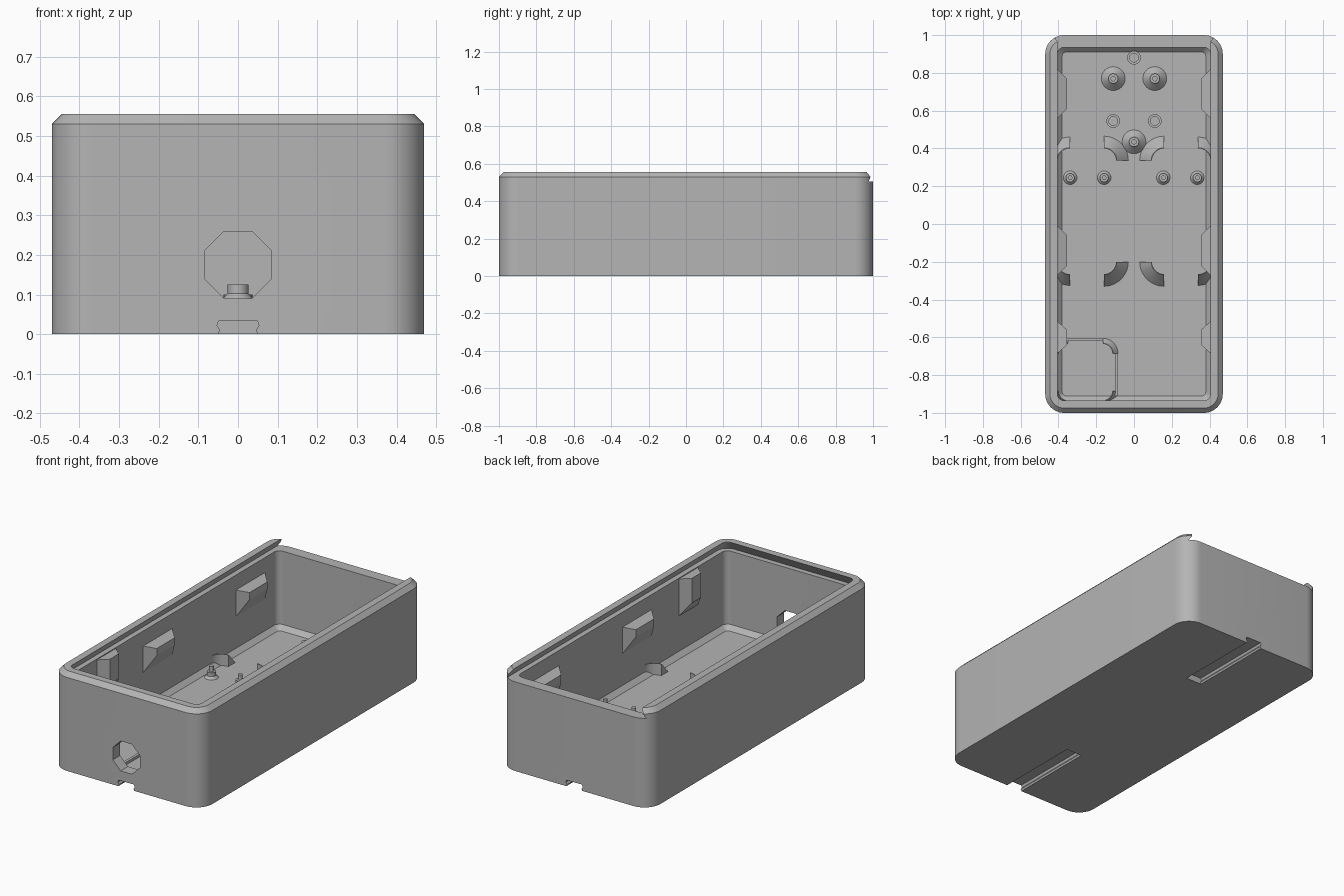
import bpy, bmesh
from math import sin, cos, pi

if "Cube" in bpy.data.objects:
    bpy.data.objects.remove(bpy.data.objects["Cube"])

grey = bpy.data.materials.new("plain grey plastic")
grey.use_nodes = True
COLOUR = (0.46, 0.46, 0.46, 1)
grey.diffuse_color = COLOUR
grey.node_tree.nodes["Principled BSDF"].inputs["Base Color"].default_value = COLOUR

FLOOR = 0.065      # top of the floor
INNER = 0.405      # half width of the cavity
SINK = 0.05        # details start a little below the floor


def loft(name, rings):
    """Closed solid through equal-length rings of points."""
    bm = bmesh.new()
    loops = [[bm.verts.new(p) for p in ring] for ring in rings]
    n = len(loops[0])
    for a, b in zip(loops, loops[1:]):
        for i in range(n):
            j = (i + 1) % n
            bm.faces.new((a[i], a[j], b[j], b[i]))
    bm.faces.new(loops[0])
    bm.faces.new(loops[-1])
    bmesh.ops.recalc_face_normals(bm, faces=bm.faces)
    mesh = bpy.data.meshes.new(name)
    bm.to_mesh(mesh)
    bm.free()
    mesh.materials.append(grey)
    obj = bpy.data.objects.new(name, mesh)
    bpy.context.collection.objects.link(obj)
    return obj


def smooth(obj):
    bpy.ops.object.select_all(action='DESELECT')
    obj.select_set(True)
    bpy.context.view_layer.objects.active = obj
    bpy.ops.object.shade_smooth_by_angle(angle=0.5)


def rounded(hx, hy, r, z, cy=0, steps=12):
    pts = []
    for k, (sx, sy) in enumerate(((1, 1), (-1, 1), (-1, -1), (1, -1))):
        for i in range(steps + 1):
            a = (k + i / steps) * pi / 2
            pts.append((sx * (hx - r) + r * cos(a), cy + sy * (hy - r) + r * sin(a), z))
    return pts


def circle(x, y, r, z, n=32):
    return [(x + r * cos(2 * pi * i / n), y + r * sin(2 * pi * i / n), z) for i in range(n)]


def box(name, x0, x1, y0, y1, z0, z1):
    return loft(name, [[(x0, y0, z), (x1, y0, z), (x1, y1, z), (x0, y1, z)] for z in (z0, z1)])


def cut(body, cutter):
    cutter.hide_render = True
    mod = body.modifiers.new("cut", 'BOOLEAN')
    mod.operation = 'DIFFERENCE'
    mod.solver = 'EXACT'
    mod.object = cutter
    bpy.context.view_layer.objects.active = body
    bpy.ops.object.modifier_apply(modifier=mod.name)
    bpy.data.objects.remove(cutter)


# Case body with a chamfered top rim
case = loft("case_body", [rounded(0.47, 1, 0.1, 0), rounded(0.47, 1, 0.1, 0.53),
                          rounded(0.445, 0.975, 0.075, 0.555)])

# Cavity with a chamfer around the floor
cut(case, loft("cavity_cutter", [rounded(0.38, 0.91, 0.02, FLOOR),
                                 rounded(INNER, 0.935, 0.035, 0.09),
                                 rounded(INNER, 0.935, 0.035, 0.7)]))

# Dovetail channel for the sliding lid, open at the back
cut(case, loft("lid_channel_cutter", [rounded(0.435, 1.1, 0.06, 0.505, 0.135),
                                      rounded(0.396, 1.061, 0.03, 0.57, 0.135)]))

# Octagonal cable hole in the front wall
octagon = [(0.0915 * cos((i + 0.5) * pi / 4), 0.0915 * sin((i + 0.5) * pi / 4) + 0.175)
           for i in range(8)]
cut(case, loft("cable_hole_cutter", [[(x, y, z) for x, z in octagon] for y in (-1.1, -0.9)]))

# Grooves under both ends
half = [(0.05, -0.02), (0.05, 0), (0.045, 0.01), (0.053, 0.022), (0.048, 0.035)]
groove = half + [(-x, z) for x, z in reversed(half)]
for s in (-1, 1):
    cut(case, loft("groove_cutter", [[(x, s * y, z) for x, z in groove] for y in (0.5, 1.1)]))
smooth(case)


# Wall wedges
def wedge(name, side, y, out, tip, z_wall, z_tip):
    def rect(x, h, zs):
        return [(side * x, y - h, zs[0]), (side * x, y + h, zs[0]),
                (side * x, y + h, zs[1]), (side * x, y - h, zs[1])]
    loft(name, [rect(0.42, out, z_wall), rect(INNER, out, z_wall), rect(0.355, tip, z_tip)])


for side, label in ((-1, "right"), (1, "left")):
    wedge(label + "_back_wedge", side, 0.69, 0.13, 0.08, (0.27, 0.42), (0.36, 0.40))
    wedge(label + "_middle_wedge", side, -0.14, 0.13, 0.08, (0.27, 0.42), (0.36, 0.40))
    wedge(label + "_front_wedge", side, -0.6, 0.085, 0.04, (0.29, 0.50), (0.36, 0.50))


# Standing posts: flared foot, shaft, and a hole or a pin on top
def post(name, x, y, foot, r, top, tip_r, tip_z):
    profile = [(foot, SINK), (foot, FLOOR), (r, FLOOR + foot - r), (r, top),
               (tip_r, top), (tip_r, tip_z)]
    if foot - r < 0.001:
        profile.pop(2)
    smooth(loft(name, [circle(x, y, rad, z) for rad, z in profile]))


for x, y in ((-0.11, 0.77), (0.11, 0.77), (0, 0.435)):
    post("screw_post", x, y, 0.063, 0.026, 0.125, 0.012, 0.08)
for x, y in ((0, 0.88), (-0.11, 0.545), (0.11, 0.545)):
    post("support_post", x, y, 0.036, 0.036, 0.1, 0.023, 0.08)
for x in (-0.338, -0.158, 0.155, 0.335):
    post("board_pin", x, 0.245, 0.036, 0.023, 0.1, 0.012, 0.13)


# Curved corner holders, sloping down on the outside
def corner(name, x, y, sx, sy, r_in, r_out, top, steps=12):
    section = [(r_in, SINK), (r_in, top), (r_in + 0.004, top), (r_out, FLOOR), (r_out, SINK)]
    rings = []
    for i in range(steps + 1):
        a = i / steps * pi / 2
        rings.append([(x + sx * r * cos(a), y + sy * r * sin(a), z) for r, z in section])
    smooth(loft(name, rings))


for side in (-1, 1):
    for y, sy in ((0.335, 1), (-0.2, -1)):
        corner("inner_corner_holder", side * 0.16, y, -side, sy, 0.065, 0.13, 0.13)
        corner("outer_corner_holder", side * 0.34, y, side, sy, 0.065, 0.125, 0.13)

# Small square holder in the front right corner
LOW = 0.095
for x, sx in ((-0.35, -1), (-0.165, 1)):
    for y, sy in ((-0.885, -1), (-0.685, 1)):
        corner("square_holder_corner", x, y, sx, sy, 0.05, 0.08, LOW)
box("square_holder_side", -0.1, -0.085, -0.91, -0.685, SINK, LOW - 0.015)
box("square_holder_back", -0.39, -0.165, -0.62, -0.605, SINK, LOW - 0.015)
